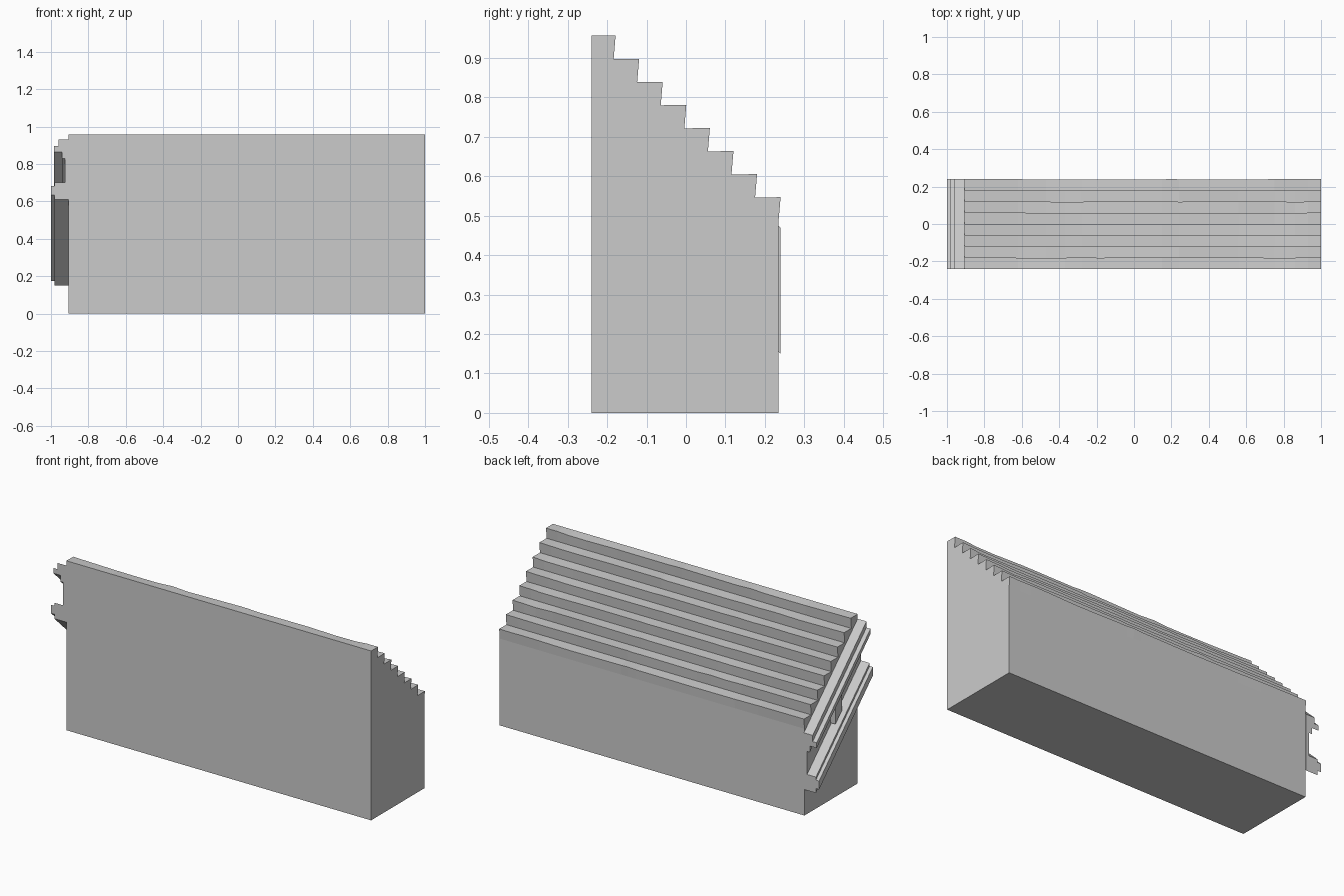
import bpy, random

if "Cube" in bpy.data.objects:
    bpy.data.objects.remove(bpy.data.objects["Cube"])
random.seed(4)


def loft(name, sections):
    """Skin closed rings of points and cap both ends."""
    n = len(sections[0])
    verts = [p for s in sections for p in s]
    faces = []
    for k in range(len(sections) - 1):
        a, b = k * n, (k + 1) * n
        for i in range(n):
            j = (i + 1) % n
            faces.append((a + i, a + j, b + j, b + i))
    faces.append(tuple(reversed(range(n))))
    faces.append(tuple(range(len(verts) - n, len(verts))))
    me = bpy.data.meshes.new(name)
    me.from_pydata(verts, [], faces)
    me.validate()
    ob = bpy.data.objects.new(name, me)
    bpy.context.collection.objects.link(ob)
    # consistent outward normals
    import bmesh
    bm = bmesh.new()
    bm.from_mesh(me)
    bmesh.ops.recalc_face_normals(bm, faces=bm.faces)
    bm.to_mesh(me)
    bm.free()
    return ob


# Stepped block: eight leaning risers, slightly worn tread edges
STEPS, RUN, RISE = 8, 0.0598, 0.0585


def stair_section(x, worn):
    pts = [(x, -0.24, 0), (x, 0.235, 0), (x, 0.235, 0.49)]
    for i in range(STEPS):
        y, z = 0.24 - i * RUN, 0.547 + i * RISE
        dip = random.uniform(0, 0.006) if worn else 0
        pts.append((x, y - dip * 0.4, z - dip))
        if i < STEPS - 1:
            pts.append((x, y - RUN - 0.005, z - 0.001))
    pts.append((x, -0.24, 0.957))
    return pts


xs = [-0.905, -0.62, -0.47, -0.37, -0.28, -0.19, 0.15, 0.2, 0.24, 0.56, 0.75, 0.86, 0.93, 1.0]
loft("stepped_block", [stair_section(x, 0 < i < len(xs) - 1) for i, x in enumerate(xs)])


# Sloping side trim: x-z profiles swept down the stair pitch
def sloped(name, profile, y0=-0.24, y1=0.24, pitch=0.96):
    return loft(name, [[(x, y, z - (y + 0.24) * pitch) for x, z in profile]
                       for y in (y0, y1)])


sloped("upper_rail", [(-0.905, 0.93), (-0.96, 0.93), (-0.96, 0.895), (-0.985, 0.895),
                      (-0.985, 0.865), (-0.942, 0.865), (-0.942, 0.83), (-0.905, 0.83)])
sloped("lower_rail", [(-0.905, 0.70), (-0.98, 0.70), (-0.98, 0.683), (-1.0, 0.683),
                      (-1.0, 0.635), (-0.98, 0.635), (-0.98, 0.61), (-0.905, 0.61)])
sloped("side_panel", [(-0.905, 0.835), (-0.925, 0.835), (-0.925, 0.69), (-0.905, 0.69)])
sloped("middle_bracket", [(-0.92, 0.82), (-0.955, 0.82), (-0.955, 0.71), (-0.92, 0.71)],
       -0.03, 0.03)
